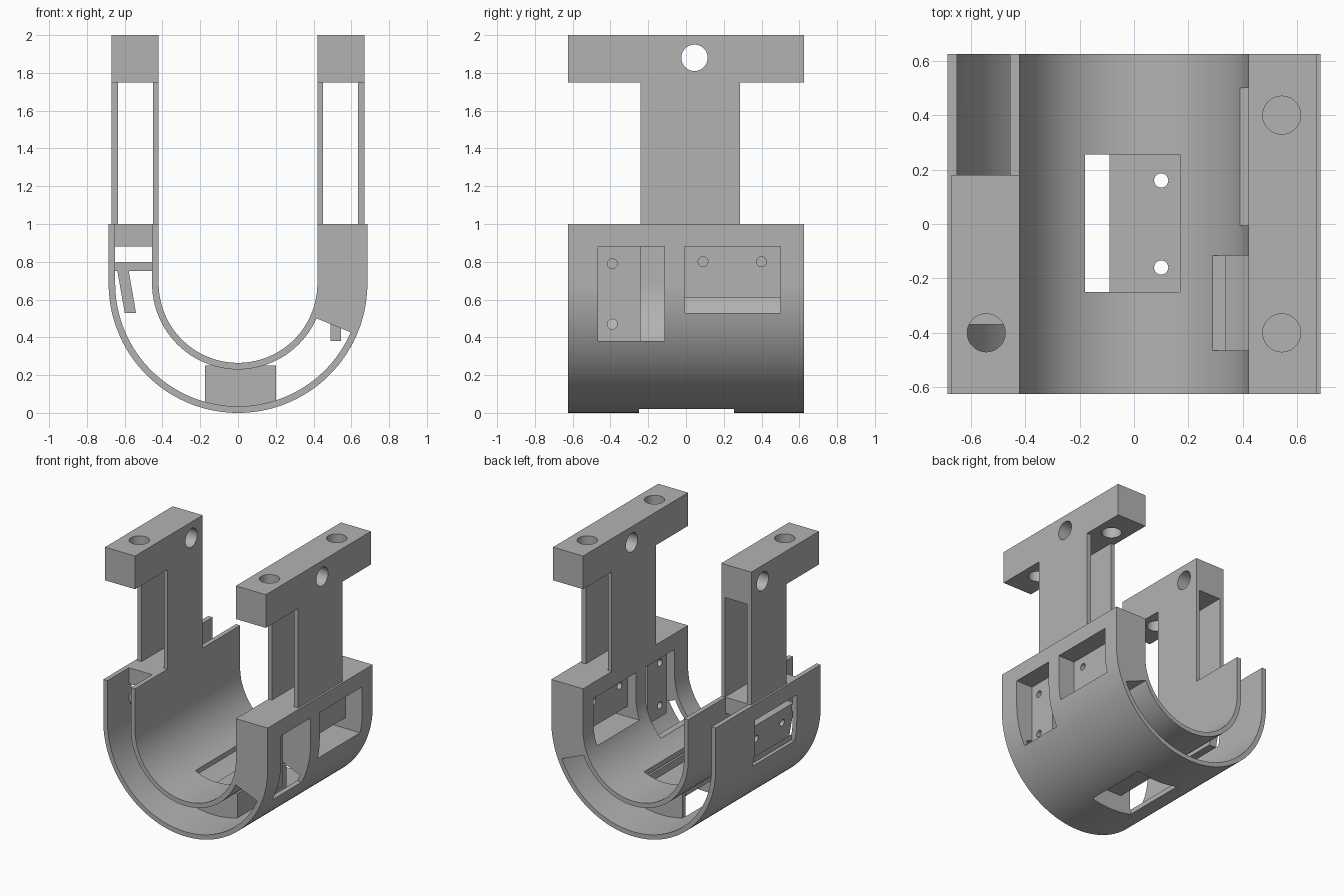
import bpy, bmesh, math
from mathutils import Matrix, Vector

if "Cube" in bpy.data.objects:
    bpy.data.objects.remove(bpy.data.objects["Cube"], do_unlink=True)

grey = bpy.data.materials.new("plain grey")
grey.use_nodes = True
grey.diffuse_color = (0.45, 0.45, 0.45, 1)
grey.node_tree.nodes["Principled BSDF"].inputs["Base Color"].default_value = (0.45, 0.45, 0.45, 1)

HALF = 0.625      # half depth of the cradle
CENTRE = 0.685    # height of the U's arc centre


def finish(name, bm):
    bmesh.ops.recalc_face_normals(bm, faces=bm.faces)
    mesh = bpy.data.meshes.new(name)
    bm.to_mesh(mesh)
    bm.free()
    mesh.materials.append(grey)
    obj = bpy.data.objects.new(name, mesh)
    bpy.context.collection.objects.link(obj)
    return obj


def prism(name, outline, y0=-HALF, y1=HALF):
    """Extrude an xz outline along y."""
    bm = bmesh.new()
    face = bm.faces.new([bm.verts.new((x, y0, z)) for x, z in outline])
    new = bmesh.ops.extrude_face_region(bm, geom=[face])["geom"]
    bmesh.ops.translate(bm, vec=(0, y1 - y0, 0),
                        verts=[v for v in new if isinstance(v, bmesh.types.BMVert)])
    return finish(name, bm)


def box(name, x, y, z):
    return prism(name, [(x[0], z[0]), (x[1], z[0]), (x[1], z[1]), (x[0], z[1])], *y)


def bore(centre, axis, radius, length):
    bm = bmesh.new()
    turn = Vector((0, 0, 1)).rotation_difference(Vector(axis)).to_matrix().to_4x4()
    bmesh.ops.create_cone(bm, cap_ends=True, segments=40, radius1=radius, radius2=radius,
                          depth=length, matrix=Matrix.Translation(centre) @ turn)
    return finish("bore", bm)


def arc(radius, start, end, steps=72):
    angles = [math.radians(start + (end - start) * i / steps) for i in range(steps + 1)]
    return [(radius * math.cos(a), CENTRE + radius * math.sin(a)) for a in angles]


def combine(obj, tools, operation):
    """Apply a boolean with each tool, then delete the tool."""
    for tool in tools:
        tool.hide_render = True
        mod = obj.modifiers.new("boolean", "BOOLEAN")
        mod.operation, mod.solver, mod.object = operation, "EXACT", tool
        graph = bpy.context.evaluated_depsgraph_get()
        mesh = bpy.data.meshes.new_from_object(obj.evaluated_get(graph))
        obj.modifiers.clear()
        obj.data = mesh
        bpy.data.objects.remove(tool, do_unlink=True)
    return obj


def u_shell(name, outer, inner):
    out, inn = arc(outer, 180, 360), arc(inner, 360, 180)
    return prism(name, [(-outer, 1)] + out + [(outer, 1), (inner, 1)] + inn + [(-inner, 1)])


# Double-walled U cradle with its filled areas
cradle = u_shell("cradle", 0.685, 0.65)
side_fill = prism("side_fill", [(0.44, 1), (0.665, 1)] + arc(0.665, 0, -23.4, 16)
                  + arc(0.44, -24, 0, 16))
combine(cradle, [
    u_shell("inner_shell", 0.455, 0.42),
    side_fill,
    box("bottom_block", (-0.175, 0.2), (-0.29, 0.29), (0.03, 0.25)),
    box("right_block", (-0.665, -0.44), (-0.37, 0.18), (0.88, 1)),
    box("right_shelf", (-0.655, -0.44), (-0.37, 0.18), (0.75, 0.8)),
], "UNION")

# Pockets cut through the walls
combine(cradle, [
    box("front_pocket", (0.2, 0.8), (-0.465, -0.115), (0.38, 0.88)),
    box("rear_pocket", (0.2, 0.8), (-0.005, 0.5), (0.53, 0.88)),
    box("bottom_pocket", (-0.18, 0.17), (-0.25, 0.255), (-0.1, 0.4)),
    box("right_pocket", (-0.8, -0.64), (-0.34, 0.16), (0.53, 0.88)),
], "DIFFERENCE")

# Mounting plates inside the pockets, each with two screw holes
front_plate = box("front_mount_plate", (0.49, 0.545), (-0.465, -0.24), (0.38, 0.88))
combine(front_plate, [bore((0.52, -0.39, z), (1, 0, 0), 0.026, 0.3) for z in (0.47, 0.79)],
        "DIFFERENCE")
rear_plate = box("rear_mount_plate", (0.49, 0.545), (-0.005, 0.5), (0.61, 0.88))
combine(rear_plate, [bore((0.52, y, 0.8), (1, 0, 0), 0.026, 0.3) for y in (0.09, 0.4)],
        "DIFFERENCE")
bottom_plate = box("bottom_mount_plate", (-0.09, 0.17), (-0.25, 0.255), (0.14, 0.195))
combine(bottom_plate, [bore((0.1, y, 0.17), (0, 0, 1), 0.026, 0.3) for y in (-0.16, 0.16)],
        "DIFFERENCE")
right_plate = prism("right_mount_plate",
                    [(-0.64, 0.76), (-0.58, 0.76), (-0.54, 0.53), (-0.6, 0.53)], -0.37, 0.18)
combine(right_plate, [bore((-0.6, y, 0.69), (1, 0, 0), 0.026, 0.3) for y in (-0.25, 0.06)],
        "DIFFERENCE")


def tee(name, side, post_end, bar_end, hole_ys):
    """Hollow post carrying a drilled cross bar."""
    def span(a, b):
        return sorted((side * a, side * b))
    bar = box(name, span(0.42, 0.67), (-HALF, bar_end), (1.75, 2))
    combine(bar, [box("post_wall", span(a, b), (-0.24, post_end), (1, 1.76))
                  for a, b in ((0.42, 0.45), (0.635, 0.67))], "UNION")
    holes = [bore((side * 0.543, y, 1.88), (0, 0, 1), 0.07, 0.5) for y in hole_ys]
    holes.append(bore((side * 0.543, 0.045, 1.88), (1, 0, 0), 0.07, 0.5))
    return combine(bar, holes, "DIFFERENCE")


left_tee = tee("left_tee", 1, 0.285, HALF, (-0.4, 0.4))
right_tee = tee("right_tee", -1, 0.18, 0.18, (-0.4,))

# Smooth the curved walls and bores, keep edges crisp
bpy.ops.object.select_all(action="DESELECT")
for part in (cradle, front_plate, rear_plate, bottom_plate, right_plate, left_tee, right_tee):
    part.select_set(True)
bpy.context.view_layer.objects.active = cradle
bpy.ops.object.shade_smooth_by_angle(angle=math.radians(30))
